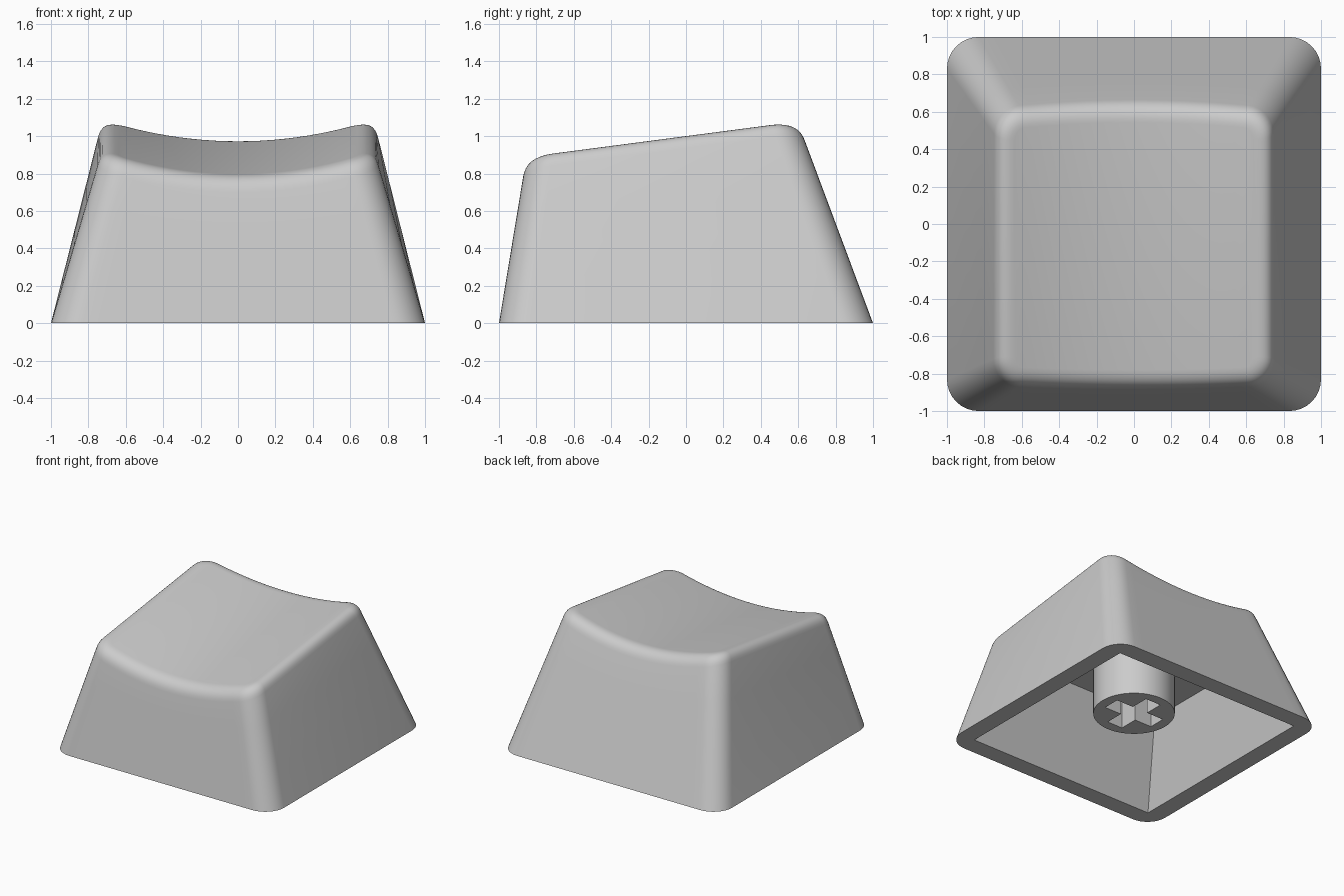
import bpy, bmesh, math
from mathutils import Vector

if "Cube" in bpy.data.objects:
    bpy.data.objects.remove(bpy.data.objects["Cube"], do_unlink=True)

grey = bpy.data.materials.new("light_grey_plastic")
grey.use_nodes = True
COLOUR = (0.6, 0.6, 0.6, 1)
grey.diffuse_color = COLOUR
grey.node_tree.nodes["Principled BSDF"].inputs["Base Color"].default_value = COLOUR

ARC, EDGE = 8, 20          # steps per corner and along the front/back edge
HALF = 2 * (ARC + 1) + EDGE - 1


def dish(x, y):
    """Height of the tilted, scooped top."""
    return 0.9 + 0.131 * y + 0.23 * x * x


def ring(x, y0, y1, r, height):
    """Rounded rectangle; the back half mirrors the front half point by point."""
    c = x - r
    arc = [math.pi * (1 + i / ARC / 2) for i in range(ARC + 1)]
    half = [(-c + r * math.cos(a), r * (1 + math.sin(a))) for a in arc]
    half += [(-c + 2 * c * i / EDGE, 0) for i in range(1, EDGE)]
    half += [(-px, off) for px, off in reversed(half[:ARC + 1])]
    pts = [(px, y0 + off) for px, off in half]
    pts += [(px, y1 - off) for px, off in reversed(half)]
    return [Vector((px, py, height(px, py))) for px, py in pts]


def finish(name, bm):
    bmesh.ops.recalc_face_normals(bm, faces=bm.faces)
    mesh = bpy.data.meshes.new(name)
    bm.to_mesh(mesh)
    bm.free()
    obj = bpy.data.objects.new(name, mesh)
    bpy.context.collection.objects.link(obj)
    mesh.materials.append(grey)
    return obj


def select(obj):
    bpy.ops.object.select_all(action="DESELECT")
    obj.select_set(True)
    bpy.context.view_layer.objects.active = obj


# Outer wall: leans from the base to a smaller rim and stops at the dish
base = ring(1, -1, 1, 0.17, lambda x, y: 0)
rim_plane = lambda x, y: 1.02 + 0.131 * y
rim = ring(0.727, -0.85, 0.59, 0.14, rim_plane)
FILLET = 0.09
inset = ring(0.727 - FILLET, -0.85 + FILLET, 0.59 - FILLET, 0.14 - FILLET, rim_plane)

edge, wall_end, dish_start = [], [], []
for b, t, n in zip(base, rim, inset):
    p = t.copy()
    for _ in range(12):
        p = b + (t - b) * dish(p.x, p.y) / t.z
    q = p + n - t
    q.z = dish(q.x, q.y)
    edge.append(p)
    dish_start.append(q)
    wall_end.append(p + (b - p).normalized() * FILLET)

# Rings run from the cavity ceiling, down, around the base and up to the dish
CEILING = 0.64
rings = [ring(0.69, -0.58, 0.55, 0, lambda x, y: CEILING),
         ring(0.854, -0.854, 0.854, 0, lambda x, y: 0)]
rings += [[b.lerp(w, k / 4) for b, w in zip(base, wall_end)] for k in range(5)]
for k in range(1, 9):
    f = k / 8
    rings.append([w.lerp(e, f).lerp(e.lerp(d, f), f)
                  for w, e, d in zip(wall_end, edge, dish_start)])

# Cap shell
bm = bmesh.new()
loops = [[bm.verts.new(p) for p in r] for r in rings]
count = 2 * HALF
for lo, hi in zip(loops, loops[1:]):
    for i in range(count):
        j = (i + 1) % count
        bm.faces.new((lo[i], lo[j], hi[j], hi[i]))
for loop in (loops[0], loops[-1]):
    for i in range(HALF - 1):
        bm.faces.new((loop[i], loop[i + 1], loop[count - 2 - i], loop[count - 1 - i]))
bmesh.ops.remove_doubles(bm, verts=bm.verts, dist=0.0001)
cap = finish("cap_shell", bm)

# Stem under the ceiling
STEM_LOW, STEM_HIGH = 0.17, CEILING + 0.02
bm = bmesh.new()
bmesh.ops.create_cone(bm, cap_ends=True, segments=64, radius1=0.307, radius2=0.307,
                      depth=STEM_HIGH - STEM_LOW)
bmesh.ops.translate(bm, verts=bm.verts, vec=(0, 0, (STEM_LOW + STEM_HIGH) / 2))
stem = finish("stem", bm)

# Cross-shaped socket cut into the stem
for sx, sy in ((0.45, 0.14), (0.14, 0.45)):
    bm = bmesh.new()
    bmesh.ops.create_cube(bm, size=1)
    bmesh.ops.scale(bm, verts=bm.verts, vec=(sx, sy, 0.9))
    bmesh.ops.translate(bm, verts=bm.verts, vec=(0, 0, 0.13))
    cutter = finish("socket_cutter", bm)
    cutter.hide_render = True
    select(stem)
    mod = stem.modifiers.new("socket", "BOOLEAN")
    mod.operation, mod.solver, mod.object = "DIFFERENCE", "EXACT", cutter
    bpy.ops.object.modifier_apply(modifier=mod.name)
    bpy.data.objects.remove(cutter, do_unlink=True)

for obj in (cap, stem):
    select(obj)
    bpy.ops.object.shade_smooth_by_angle(angle=math.radians(35))
